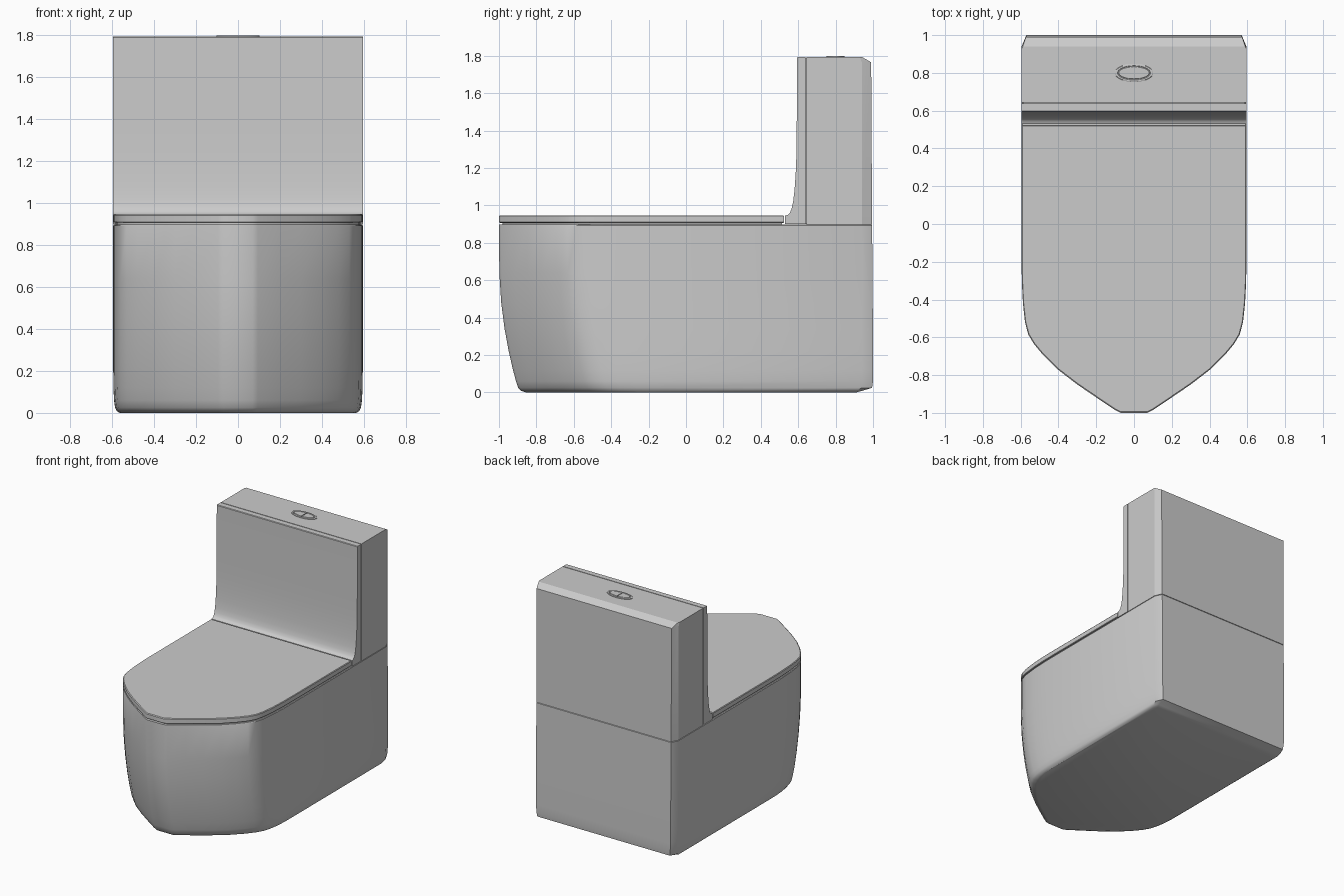
import bpy, bmesh, math

if "Cube" in bpy.data.objects:
    bpy.data.objects.remove(bpy.data.objects["Cube"])

W = 0.595  # half width of the whole model


def finish(name, bm, angle=30):
    bmesh.ops.recalc_face_normals(bm, faces=bm.faces)
    me = bpy.data.meshes.new(name)
    bm.to_mesh(me)
    bm.free()
    ob = bpy.data.objects.new(name, me)
    bpy.context.collection.objects.link(ob)
    bpy.ops.object.select_all(action='DESELECT')
    ob.select_set(True)
    bpy.context.view_layer.objects.active = ob
    bpy.ops.object.shade_smooth_by_angle(angle=math.radians(angle))
    return ob


def loft(name, rings, angle=30):
    """Skin closed rings of equal length and cap both ends."""
    bm = bmesh.new()
    vs = [[bm.verts.new(p) for p in r] for r in rings]
    n = len(vs[0])
    for a, b in zip(vs, vs[1:]):
        for i in range(n):
            j = (i + 1) % n
            bm.faces.new((a[i], a[j], b[j], b[i]))
    bm.faces.new(vs[0])
    bm.faces.new(vs[-1])
    return finish(name, bm, angle)


def mirrored(half):
    """Close a right-hand outline (front to back) with its left mirror."""
    return half + [(-x, y) for x, y in reversed(half)]


def at(outline, z, inset=0.0):
    k = 1 - inset / W
    return [(x * k, y * k, z) for x, y in outline]


# Plan of the bowl nose, front to side
NOSE = [(0.07, -1.0), (0.095, -0.988), (0.2, -0.918), (0.3, -0.85), (0.4, -0.773),
        (0.48, -0.695), (0.53, -0.635), (0.56, -0.585), (0.577, -0.52),
        (0.588, -0.42), (0.594, -0.3), (W, -0.18)]


# Bowl body: the nose slides back towards the floor
def body_ring(z, front, inset, back):
    pts = []
    for x, y in NOSE + [(W, 0.94), (0.57, 1.0)]:
        w = min(max((-0.2 - y) / 0.35, 0), 1)
        y = min(y + w * (front + 1), back if x < 0.58 or y < 0.9 else back - 0.03)
        y = min(y, 0.94) if x == W else y
        pts.append((x * (1 - inset / W), y))
    return [(x, y, z) for x, y in mirrored(pts)]


loft("bowl_body", [body_ring(*r) for r in [
    (0.0, -0.855, 0.03, 0.91), (0.008, -0.88, 0.018, 0.94), (0.025, -0.897, 0.009, 0.995),
    (0.06, -0.909, 0.004, 1.0), (0.12, -0.925, 0.001, 1.0), (0.22, -0.948, 0, 1.0),
    (0.34, -0.97, 0, 1.0), (0.48, -0.988, 0, 0.998), (0.64, -0.998, 0, 0.997),
    (0.893, -1.0, 0, 0.995), (0.898, -1.0, 0.004, 0.991)]])

# Seat spacer forming the shadow gap, then the lid
lid_plan = mirrored(NOSE + [(W, 0.523)])
loft("seat_spacer", [at(lid_plan, 0.89, 0.012), at(lid_plan, 0.915, 0.012)])
loft("lid", [at(lid_plan, 0.907, 0.003), at(lid_plan, 0.910), at(lid_plan, 0.942),
             at(lid_plan, 0.947, 0.004)])


# Tank with chamfered back edges
def tank_ring(z, side, back, corner):
    return [(x, y, z) for x, y in mirrored([(W, 0.643), (W, side), (corner, back)])]


loft("tank", [tank_ring(0.898, 0.94, 0.995, 0.57), tank_ring(1.765, 0.94, 0.99, 0.572),
              tank_ring(1.794, 0.928, 0.94, 0.589)], 15)

# Curved front panel of the tank, a side profile swept across the width
panel = [(0.638, 0.9), (0.53, 0.9), (0.53, 0.945), (0.545, 0.95), (0.556, 0.962),
         (0.565, 0.985), (0.573, 1.02), (0.58, 1.08), (0.586, 1.16), (0.59, 1.26),
         (0.592, 1.4), (0.593, 1.79), (0.597, 1.794), (0.638, 1.794)]
loft("tank_front_panel", [[(x, y, z) for y, z in panel] for x in (-W, W)])

# Recessed filler behind the groove between panel and tank
filler = [(0.62, 0.9), (0.62, 1.785), (0.66, 1.785), (0.66, 0.9)]
loft("tank_groove_filler", [[(x, y, z) for y, z in filler] for x in (-W + 0.01, W - 0.01)])


# Flush button: oval ring with two half buttons
def oval(rx, ry, z, a0=0.0, a1=2 * math.pi, n=48, dx=0.0):
    full = a1 - a0 > 6
    return [(dx + rx * math.cos(a0 + (a1 - a0) * i / n),
             0.8 + ry * math.sin(a0 + (a1 - a0) * i / n), z) for i in range(n if full else n + 1)]


bm = bmesh.new()
loops = [[bm.verts.new(p) for p in oval(*r)] for r in [
    (0.102, 0.048, 1.79), (0.102, 0.048, 1.798), (0.099, 0.045, 1.8),
    (0.087, 0.038, 1.8), (0.085, 0.036, 1.798), (0.085, 0.036, 1.79)]]
for k, a in enumerate(loops):
    b = loops[(k + 1) % len(loops)]
    for i in range(48):
        j = (i + 1) % 48
        bm.faces.new((a[i], a[j], b[j], b[i]))
finish("button_ring", bm)

for side, start, dx in (("right", -math.pi / 2, 0.003), ("left", math.pi / 2, -0.003)):
    loft("flush_button_" + side, [oval(rx, ry, z, start, start + math.pi, 24, dx) for rx, ry, z in
                                  [(0.079, 0.033, 1.79), (0.079, 0.033, 1.798), (0.077, 0.031, 1.8)]])
